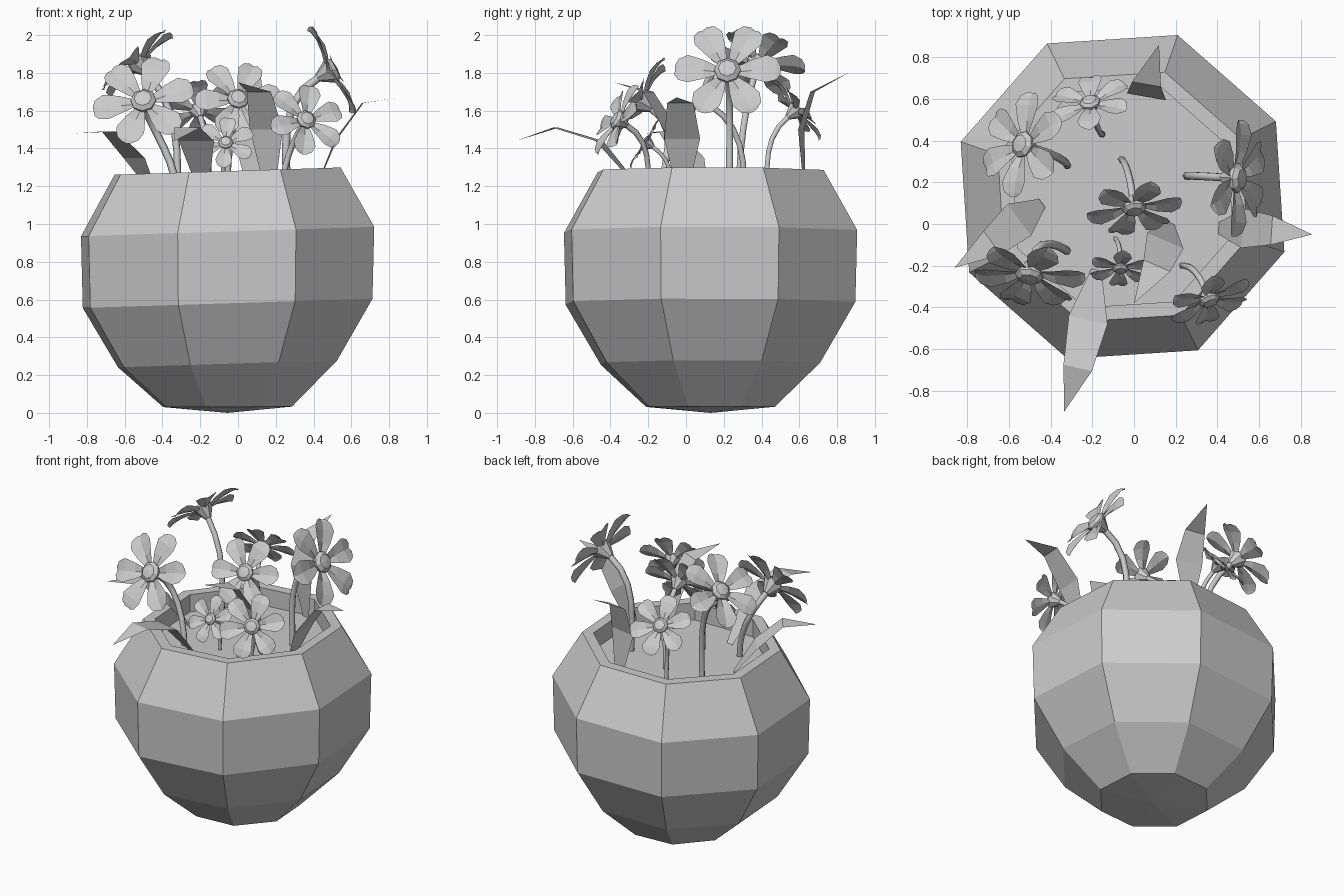
import bpy, bmesh
from math import sin, cos, pi, radians
from mathutils import Vector

if "Cube" in bpy.data.objects:
    bpy.data.objects.remove(bpy.data.objects["Cube"])

grey = bpy.data.materials.new("plain_grey")
grey.use_nodes = True
grey.diffuse_color = (0.6, 0.6, 0.6, 1)
bsdf = next(n for n in grey.node_tree.nodes if n.type == 'BSDF_PRINCIPLED')
bsdf.inputs["Base Color"].default_value = grey.diffuse_color

SOIL = 1.16
CENTRE = Vector((-0.055, 0.13, 0))


def finish(name, bm, normals=True):
    if normals:
        bmesh.ops.recalc_face_normals(bm, faces=bm.faces)
    mesh = bpy.data.meshes.new(name)
    bm.to_mesh(mesh)
    bm.free()
    mesh.materials.append(grey)
    obj = bpy.data.objects.new(name, mesh)
    bpy.context.collection.objects.link(obj)
    return obj


def lathe(bm, profile, sides, place, turn=0.0):
    """Revolve (radius, height) pairs; zero radius makes a pole."""
    rings = []
    for r, z in profile:
        n = sides if r else 1
        rings.append([bm.verts.new(place(r * cos(turn + i * 2 * pi / sides),
                                         r * sin(turn + i * 2 * pi / sides), z))
                      for i in range(n)])
    for a, b in zip(rings, rings[1:]):
        for i in range(sides):
            j = (i + 1) % sides
            quad = [a[i % len(a)], a[j % len(a)], b[j % len(b)], b[i % len(b)]]
            bm.faces.new(list(dict.fromkeys(quad)))


# Faceted pot, leaning a little to one side, with the soil inside
def pot_place(x, y, z):
    return CENTRE + Vector((x, y, z + 0.032 * x * min(1, z / 0.25)))


bm = bmesh.new()
lathe(bm, [(0, 0), (0.36, 0.032), (0.613, 0.26), (0.81, 0.58), (0.82, 0.96),
           (0.632, 1.28), (0.56, 1.28), (0.56, SOIL), (0, SOIL)],
      8, pot_place, radians(26.2))
finish("pot", bm)


# Flower head: creased petals, a domed centre and a cone behind
PETAL = [(0.14, 0.07, 0.0), (0.45, 0.2, 0.07), (0.75, 0.29, 0.1),
         (0.93, 0.22, 0.07), (1.0, 0.1, 0.03)]


def flower(name, centre, normal, size, root, turn=0.0):
    c, n = Vector(centre), Vector(normal).normalized()
    u = Vector((0, 0, 1)).cross(n).normalized()
    v = n.cross(u)

    def place(x, y, z):
        return c + (u * x + v * y + n * z) * size

    bm = bmesh.new()
    for k in range(6):
        a = radians(turn) + k * pi / 3
        rows = []
        for r, w, h in PETAL:
            rows.append([bm.verts.new(place(r * cos(a) - s * w * sin(a),
                                            r * sin(a) + s * w * cos(a),
                                            h - 0.05 * (s == 0)))
                         for s in (-1, 0, 1)])
        for p, q in zip(rows, rows[1:]):
            for i in range(2):
                bm.faces.new((p[i], q[i], q[i + 1], p[i + 1]))
    finish(name + "_petals", bm, False)

    bm = bmesh.new()
    lathe(bm, [(0, 0.14), (0.17, 0.12), (0.25, 0.05), (0.25, 0), (0.08, -0.28), (0, -0.28)],
          8, place)
    finish(name + "_centre", bm)

    # Curved stem from the soil to the back of the head
    curve = bpy.data.curves.new(name + "_stem", 'CURVE')
    curve.dimensions = '3D'
    curve.bevel_depth = 0.075 * size
    curve.bevel_resolution = 1
    curve.resolution_u = 6
    spline = curve.splines.new('BEZIER')
    spline.bezier_points.add(1)
    start, end = Vector((*root, SOIL - 0.03)), c - n * 0.2 * size
    reach = (end - start).length * 0.4
    up = Vector((0, 0, reach))
    for p, co, d in zip(spline.bezier_points, (start, end), (up, n * reach)):
        p.handle_left_type = p.handle_right_type = 'FREE'
        p.co, p.handle_left, p.handle_right = co, co - d, co + d
    curve.materials.append(grey)
    obj = bpy.data.objects.new(name + "_stem", curve)
    bpy.context.collection.objects.link(obj)
    bpy.ops.object.select_all(action='DESELECT')
    obj.select_set(True)
    bpy.context.view_layer.objects.active = obj
    bpy.ops.object.convert(target='MESH')


flower("front_right_flower", (-0.5, -0.24, 1.65), (-0.12, -0.8, 0.5), 0.27, (-0.32, -0.13), 15)
flower("back_right_flower", (-0.53, 0.38, 1.85), (-0.65, 0.2, 0.7), 0.255, (-0.32, 0.28), 10)
flower("back_flower", (-0.21, 0.58, 1.6), (-0.2, 0.75, 0.6), 0.2, (-0.15, 0.43), 20)
flower("middle_flower", (0.0, 0.08, 1.66), (0.1, -0.8, 0.5), 0.23, (-0.06, 0.31), 5)
flower("left_flower", (0.49, 0.22, 1.81), (0.87, -0.05, 0.45), 0.28, (0.26, 0.23))
flower("front_left_flower", (0.36, -0.36, 1.55), (0.3, -0.8, 0.45), 0.21, (0.23, -0.2), 15)
flower("small_flower", (-0.065, -0.21, 1.43), (0.0, -0.8, 0.5), 0.155, (-0.09, -0.07), 25)


# Folded leaves: a spine with a half width at each point
def leaf(name, spine):
    spine = [Vector(p) for p in spine]
    along = spine[-1] - spine[0]
    side = along.cross(Vector((0, 0, 1))).normalized()
    bm = bmesh.new()
    rows = []
    for p, w in zip(spine, (0.025, 0.095, 0.07, 0)):
        rows.append([bm.verts.new(p + side * w * s) for s in ((-1, 1) if w else (0,))])
    for a, b in zip(rows, rows[1:]):
        bm.faces.new(a + b[::-1])
    finish(name, bm)


leaf("right_leaf", [(-0.44, 0.1, SOIL), (-0.55, 0.02, 1.35), (-0.68, -0.09, 1.49), (-0.86, -0.21, 1.48)])
leaf("front_leaf", [(-0.18, -0.22, SOIL), (-0.22, -0.46, 1.44), (-0.27, -0.69, 1.51), (-0.335, -0.9, 1.44)])
leaf("middle_leaf", [(0.17, 0.01, SOIL), (0.15, -0.08, 1.5), (0.11, -0.2, 1.7), (0.0, -0.38, 1.75)])
leaf("left_leaf", [(0.4, -0.02, SOIL), (0.52, -0.02, 1.45), (0.66, -0.03, 1.64), (0.855, -0.05, 1.67)])
leaf("back_leaf", [(0.08, 0.63, SOIL), (0.06, 0.61, 1.5), (0.06, 0.67, 1.7), (0.12, 0.86, 1.8)])
